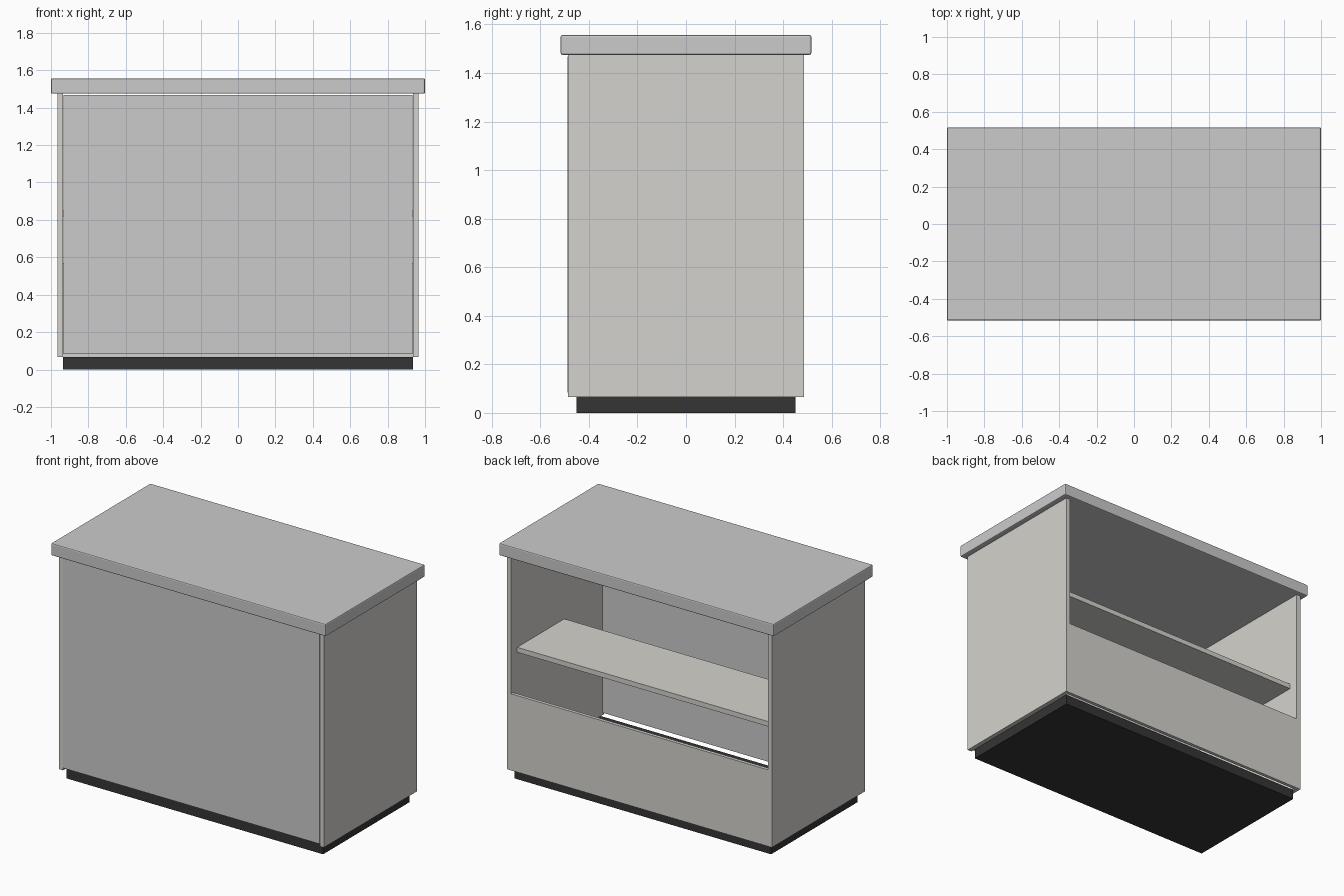
import bpy

if "Cube" in bpy.data.objects:
    bpy.data.objects.remove(bpy.data.objects["Cube"])


def material(name, rgb):
    m = bpy.data.materials.new(name)
    m.diffuse_color = (*rgb, 1)
    m.use_nodes = True
    m.node_tree.nodes["Principled BSDF"].inputs["Base Color"].default_value = m.diffuse_color
    return m


dark = material("dark_base", (0.035, 0.035, 0.035))
beige = material("warm_grey", (0.66, 0.65, 0.61))
stone = material("stone_grey", (0.68, 0.68, 0.67))


def box(name, x, y, z, mat, bevel=0):
    """Box from (min, max) ranges on each axis."""
    spans = (x, y, z)
    bpy.ops.mesh.primitive_cube_add(size=1, location=[(a + b) / 2 for a, b in spans])
    ob = bpy.context.object
    ob.name = name
    ob.scale = [b - a for a, b in spans]
    bpy.ops.object.transform_apply(location=False, rotation=False, scale=True)
    ob.data.materials.append(mat)
    if bevel:
        mod = ob.modifiers.new("edge", "BEVEL")
        mod.width = bevel
        mod.segments = 2
    return ob


# recessed plinth and overhanging top
box("plinth", (-0.935, 0.935), (-0.45, 0.45), (0, 0.066), dark)
box("counter_top", (-1, 1), (-0.516, 0.516), (1.475, 1.556), stone, 0.007)

# side panels
for name, s in (("left_side", -1), ("right_side", 1)):
    box(name, sorted((s * 0.935, s * 0.965)), (-0.485, 0.485), (0.066, 1.475), beige)

# full front panel, slightly proud, with gaps above and below
box("front_panel", (-0.934, 0.934), (-0.488, -0.465), (0.083, 1.468), stone)

# low back panel and inner shelf
box("back_panel", (-0.935, 0.935), (0.463, 0.485), (0.066, 0.57), beige)
box("shelf", (-0.935, 0.935), (-0.07, 0.42), (0.818, 0.851), beige)
